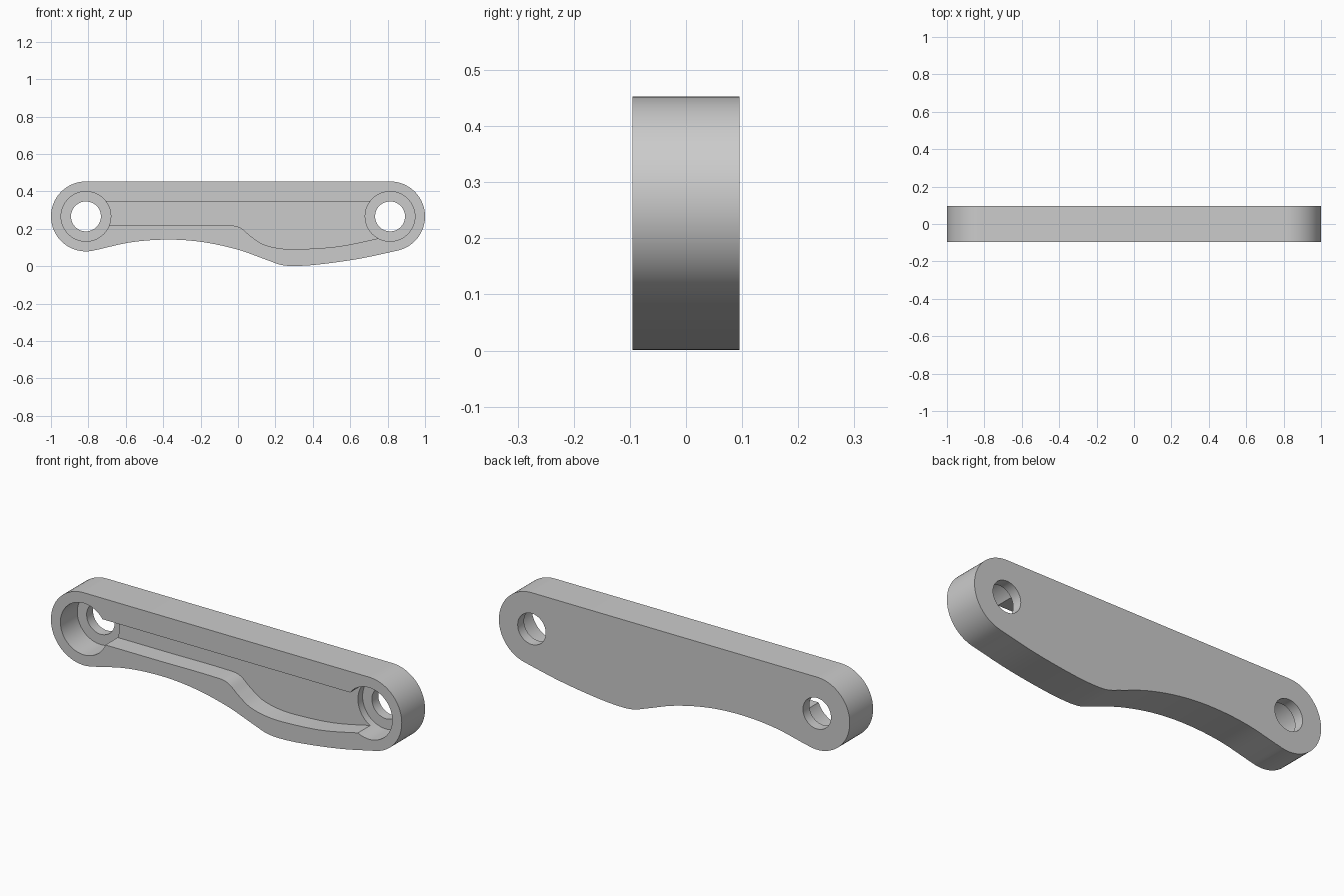
import bpy
import bmesh
from math import radians, cos, sin
from mathutils import Vector

if "Cube" in bpy.data.objects:
    bpy.data.objects.remove(bpy.data.objects["Cube"], do_unlink=True)

HALF = 0.095          # half thickness
EYE_X, EYE_Z = 0.813, 0.266
END_R, BORE_R, HOLE_R = 0.187, 0.133, 0.08
POCKET_DEPTH, BORE_DEPTH = 0.10, 0.138

grey = bpy.data.materials.new("plain grey")
grey.use_nodes = True
grey.diffuse_color = (0.6, 0.6, 0.6, 1)
grey.node_tree.nodes["Principled BSDF"].inputs["Base Color"].default_value = (0.6, 0.6, 0.6, 1)


def arc(cx, cz, r, start, end, steps):
    angles = [radians(start + (end - start) * i / steps) for i in range(steps + 1)]
    return [(cx + r * cos(a), cz + r * sin(a)) for a in angles]


def spline(points, steps=8):
    """Smooth curve through the points (non-uniform tangents)."""
    p = [Vector(q) for q in points]
    out = []
    for i in range(len(p) - 1):
        a, b = p[i], p[i + 1]
        prev, nxt = p[max(i - 1, 0)], p[min(i + 2, len(p) - 1)]
        span = b.x - a.x
        ta = (b - prev) * (span / (b.x - prev.x))
        tb = (nxt - a) * (span / (nxt.x - a.x))
        for k in range(steps):
            t = k / steps
            out.append(tuple(a * (2*t**3 - 3*t**2 + 1) + ta * (t**3 - 2*t**2 + t)
                             + b * (3*t**2 - 2*t**3) + tb * (t**3 - t**2)))
    return out + [tuple(p[-1])]


def prism(name, profile, y0, y1):
    """Extrude an x-z profile from y0 to y1."""
    bm = bmesh.new()
    face = bm.faces.new([bm.verts.new((x, y0, z)) for x, z in profile])
    new = bmesh.ops.extrude_face_region(bm, geom=[face])["geom"]
    bmesh.ops.translate(bm, vec=(0, y1 - y0, 0),
                        verts=[v for v in new if isinstance(v, bmesh.types.BMVert)])
    bmesh.ops.recalc_face_normals(bm, faces=bm.faces)
    mesh = bpy.data.meshes.new(name)
    bm.to_mesh(mesh)
    bm.free()
    mesh.materials.append(grey)
    obj = bpy.data.objects.new(name, mesh)
    bpy.context.collection.objects.link(obj)
    return obj


# Link body: round ends, straight top, wavy underside
underside = spline([(-0.761, 0.086), (-0.57, 0.128), (-0.375, 0.142), (-0.19, 0.129),
                    (0, 0.088), (0.16, 0.031), (0.23, 0.007), (0.3, 0.001),
                    (0.43, 0.009), (0.65, 0.04), (0.852, 0.083)])
outline = (arc(-EYE_X, EYE_Z, END_R, 90, 286, 40) + underside[1:-1]
           + arc(EYE_X, EYE_Z, END_R, -78, 90, 36))
body = prism("link_body", outline, -HALF, HALF)

# Cutters: long pocket, then a counterbore and a through hole at each end
floor_edge = spline([(-0.76, 0.217), (-0.4, 0.217), (-0.03, 0.217), (0.015, 0.204),
                     (0.065, 0.163), (0.13, 0.119), (0.225, 0.095), (0.33, 0.091),
                     (0.545, 0.107), (0.78, 0.155)])
cutters = [prism("pocket_cutter", floor_edge + [(0.78, 0.345), (-0.76, 0.345)],
                 -HALF - 0.05, -HALF + POCKET_DEPTH)]
for side, x in (("right", -EYE_X), ("left", EYE_X)):
    bore = arc(x, EYE_Z, BORE_R, 0, 360, 64)[:-1]
    hole = arc(x, EYE_Z, HOLE_R, 0, 360, 48)[:-1]
    cutters.append(prism(side + "_bore_cutter", bore, -HALF - 0.06, -HALF + BORE_DEPTH))
    cutters.append(prism(side + "_hole_cutter", hole, -HALF - 0.07, HALF + 0.05))

for cutter in cutters:
    cutter.hide_render = True
    mod = body.modifiers.new(cutter.name, "BOOLEAN")
    mod.operation = "DIFFERENCE"
    mod.solver = "EXACT"
    mod.object = cutter

# Bake the cuts and remove the cutters
graph = bpy.context.evaluated_depsgraph_get()
baked = bpy.data.meshes.new_from_object(body.evaluated_get(graph))
body.modifiers.clear()
body.data = baked
for cutter in cutters:
    bpy.data.objects.remove(cutter, do_unlink=True)

# Smooth the curved walls, keep rims sharp
bpy.ops.object.select_all(action="DESELECT")
body.select_set(True)
bpy.context.view_layer.objects.active = body
bpy.ops.object.shade_smooth_by_angle(angle=radians(30))
